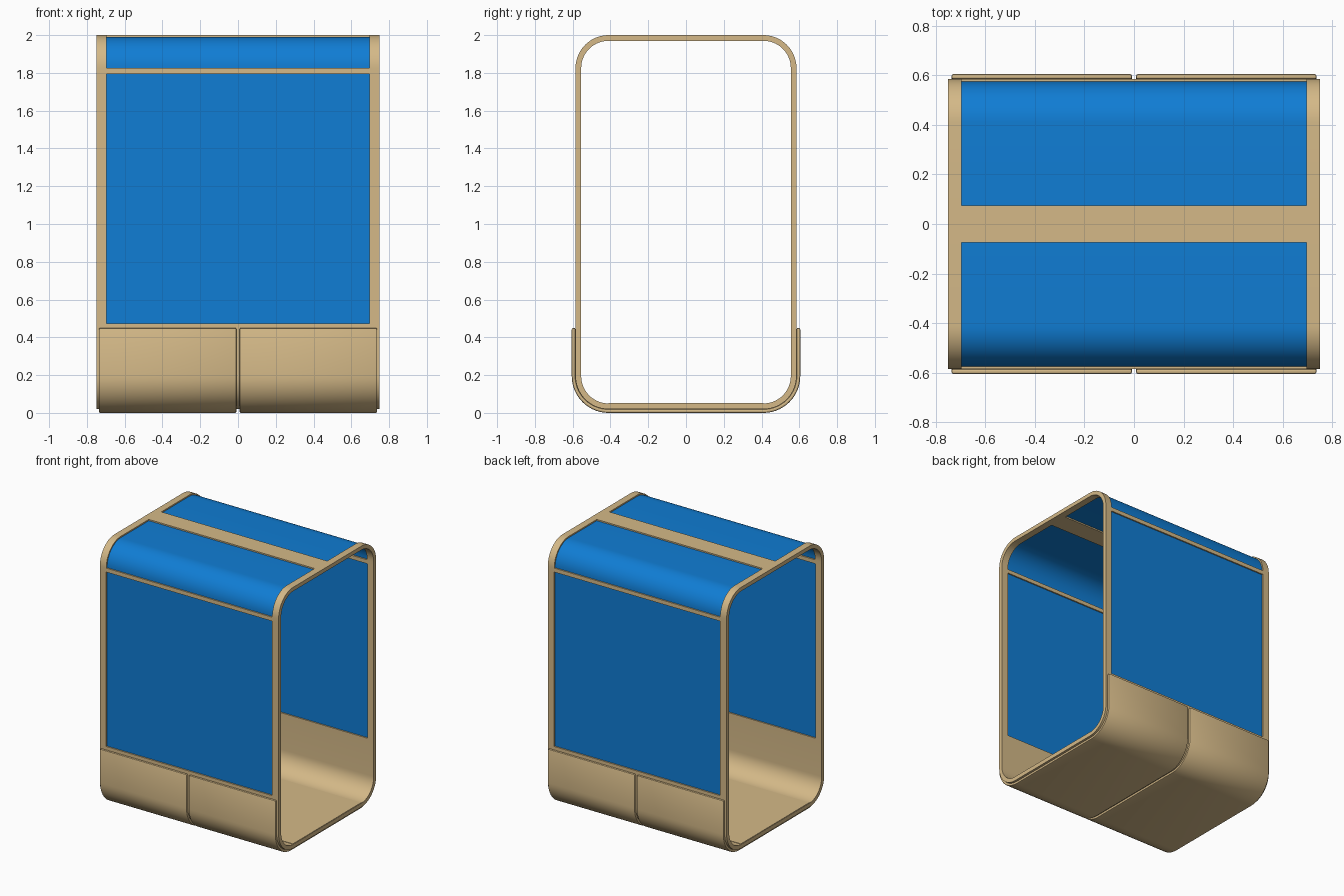
import bpy
import bmesh
from math import cos, sin, pi, radians

if "Cube" in bpy.data.objects:
    bpy.data.objects.remove(bpy.data.objects["Cube"])

# Main dimensions
HALF_X, WIN_X = 0.75, 0.696
ARC_Y, ARC_LOW, ARC_HIGH, RADIUS = 0.41, 0.195, 1.825, 0.175
PANEL_TOP, SILL, TRANSOM, ROOF_BAR = 0.45, 0.472, 1.795, 0.075
ARC_STEPS = 14


def material(name, rgb):
    mat = bpy.data.materials.new(name)
    mat.use_nodes = True
    color = (*rgb, 1)
    mat.diffuse_color = color
    mat.node_tree.nodes["Principled BSDF"].inputs["Base Color"].default_value = color
    return mat


tan = material("warm tan", (0.66, 0.485, 0.245))
blue = material("bright blue", (0.005, 0.205, 0.66))


def ring(inset):
    """Closed rounded profile in the y-z plane, moved inward by inset."""
    r = RADIUS - inset
    turns = [i / ARC_STEPS * pi / 2 for i in range(ARC_STEPS + 1)]
    half = [(ARC_Y + r * sin(a), ARC_LOW - r * cos(a)) for a in turns]
    half += [(ARC_Y + r, z) for z in (PANEL_TOP, SILL, TRANSOM)]
    half += [(ARC_Y + r * cos(a), ARC_HIGH + r * sin(a)) for a in turns]
    half.append((ROOF_BAR, ARC_HIGH + r))
    return half + [(-y, z) for y, z in reversed(half)]


def finish(obj, mat):
    obj.data.materials.append(mat)
    bpy.ops.object.select_all(action='DESELECT')
    obj.select_set(True)
    bpy.context.view_layer.objects.active = obj
    bpy.ops.object.convert(target='MESH')
    bpy.ops.object.shade_smooth_by_angle(angle=radians(30))


def shell(name, mat, xs, inset, thickness, keep, bevel=0):
    """Sweep the profile along x, keep the chosen cells and thicken inward."""
    bm = bmesh.new()
    rows = [[bm.verts.new((x, y, z)) for x in xs] for y, z in ring(inset)]
    for j, row in enumerate(rows):
        nxt = rows[(j + 1) % len(rows)]
        for i in range(len(xs) - 1):
            corners = [row[i], nxt[i], nxt[i + 1], row[i + 1]]
            mid = sum((v.co for v in corners[1:]), corners[0].co.copy()) / 4
            if keep(mid):
                bm.faces.new(corners)
    loose = [v for v in bm.verts if not v.link_faces]
    bmesh.ops.delete(bm, geom=loose, context='VERTS')
    mesh = bpy.data.meshes.new(name)
    bm.to_mesh(mesh)
    bm.free()
    obj = bpy.data.objects.new(name, mesh)
    bpy.context.collection.objects.link(obj)
    solid = obj.modifiers.new("thickness", 'SOLIDIFY')
    solid.thickness = thickness
    solid.offset = -1
    solid.use_even_offset = True
    if bevel:
        mod = obj.modifiers.new("soft edges", 'BEVEL')
        mod.width = bevel
        mod.segments = 2
        mod.limit_method = 'ANGLE'
        mod.angle_limit = radians(60)
    finish(obj, mat)


def in_wall(p):
    return SILL < p.z < TRANSOM


def in_roof(p):
    return p.z > ARC_HIGH and abs(p.y) > ROOF_BAR / 2


def is_window(p):
    return abs(p.x) < WIN_X and (in_wall(p) or in_roof(p))


# Frame with four window openings
shell("frame", tan, (-HALF_X, -WIN_X, WIN_X, HALF_X), 0, 0.03,
      lambda p: not is_window(p))

# Glazing set back in the openings
for side, label in ((-1, "front"), (1, "back")):
    for part, test in (("wall", in_wall), ("roof", in_roof)):
        shell(f"{label}_{part}_glass", blue, (-WIN_X, WIN_X), 0.01, 0.01,
              lambda p: test(p) and p.y * side > 0)

# Lower cladding, one wrapped panel on each half
for label, xs in (("right", (-0.737, -0.008)), ("left", (0.008, 0.737))):
    shell(f"{label}_cladding", tan, xs, -0.02, 0.02,
          lambda p: p.z < PANEL_TOP, bevel=0.008)

# Thin floor plate
bpy.ops.mesh.primitive_cube_add(size=1, location=(0, 0, 0.049))
floor = bpy.context.object
floor.name = "floor_plate"
floor.scale = (2 * HALF_X - 0.004, 2 * ARC_Y, 0.009)
finish(floor, tan)
